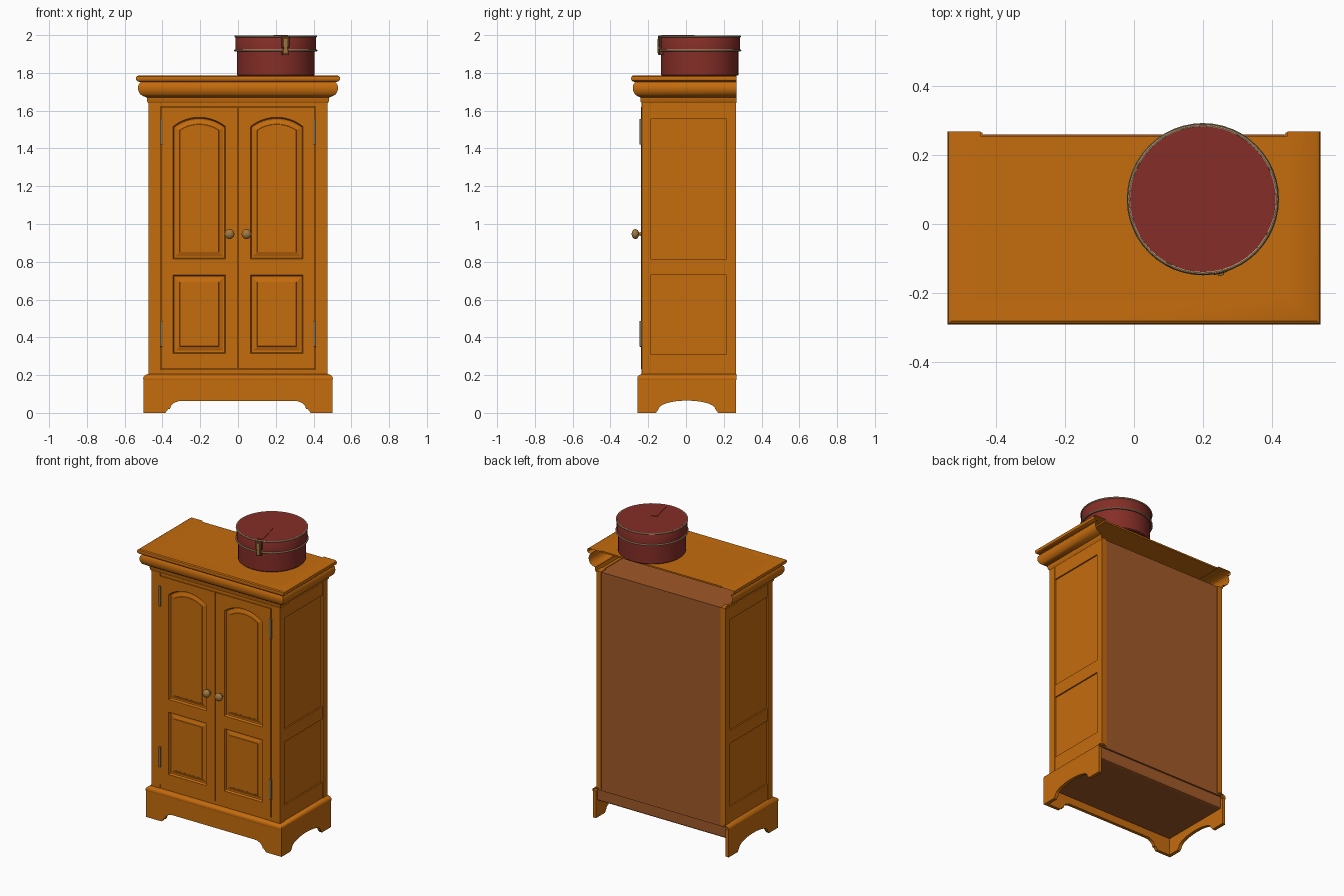
import bpy, bmesh, math
from mathutils import Vector, Matrix

if "Cube" in bpy.data.objects:
    bpy.data.objects.remove(bpy.data.objects["Cube"])


def material(name, rgb):
    m = bpy.data.materials.new(name)
    m.diffuse_color = (*rgb, 1)
    m.use_nodes = True
    m.node_tree.nodes["Principled BSDF"].inputs["Base Color"].default_value = m.diffuse_color
    return m


WOOD = material("orange wood", (0.56, 0.15, 0.004))
BACK = material("brown backing", (0.35, 0.10, 0.022))
RED = material("dark red leather", (0.235, 0.027, 0.020))
TRIM = material("beige trim", (0.50, 0.36, 0.19))
BRASS = material("brass", (0.36, 0.19, 0.05))
HINGE = material("aged hinge metal", (0.22, 0.16, 0.075))
LATCH = material("dark brown latch", (0.13, 0.045, 0.015))


def finish(name, bm, mat, smooth=False):
    bmesh.ops.recalc_face_normals(bm, faces=bm.faces)
    me = bpy.data.meshes.new(name)
    bm.to_mesh(me)
    bm.free()
    me.materials.append(mat)
    ob = bpy.data.objects.new(name, me)
    bpy.context.collection.objects.link(ob)
    if smooth:
        bpy.ops.object.select_all(action='DESELECT')
        ob.select_set(True)
        bpy.context.view_layer.objects.active = ob
        bpy.ops.object.shade_smooth_by_angle(angle=math.radians(35))
    return ob


def box(name, x, y, z, mat, bevel=0.0, matrix=None):
    bm = bmesh.new()
    bmesh.ops.create_cube(bm, size=1)
    for v in bm.verts:
        v.co = Vector([(r[0] + r[1]) / 2 + c * abs(r[1] - r[0])
                       for c, r in zip(v.co, (x, y, z))])
    if bevel:
        bmesh.ops.bevel(bm, geom=bm.edges[:], offset=bevel, segments=2,
                        profile=0.5, affect='EDGES')
    if matrix:
        bm.transform(matrix)
    return finish(name, bm, mat)


def bridge(bm, loops, closed=True):
    """Join successive rows of vertices with quads."""
    for a, b in zip(loops, loops[1:]):
        n = len(a)
        for i in range(n if closed else n - 1):
            j = (i + 1) % n
            bm.faces.new((a[i], a[j], b[j], b[i]))


def prism(name, outline, place, d0, d1, mat):
    """Extrude a 2D outline; place(u, v, depth) gives the 3D point."""
    bm = bmesh.new()
    loops = [[bm.verts.new(place(u, v, d)) for u, v in outline] for d in (d0, d1)]
    bridge(bm, loops)
    for l in loops:
        bm.faces.new(l)
    return finish(name, bm, mat)


def lathe(name, profile, mat, matrix, steps=48):
    bm = bmesh.new()
    loops = [[bm.verts.new((r * math.cos(2 * math.pi * i / steps),
                            r * math.sin(2 * math.pi * i / steps), z))
              for i in range(steps)] for r, z in profile]
    bridge(bm, loops)
    bm.faces.new(loops[0])
    bm.faces.new(loops[-1])
    bm.transform(matrix)
    return finish(name, bm, mat, True)


def moulding(name, profile, mat):
    """Sweep a profile of (overhang, height) round the left, front and right."""
    bm = bmesh.new()
    loops = []
    for d, z in profile:
        x, y = 0.475 + d, -0.235 - d * 0.85
        loops.append([bm.verts.new(p) for p in
                      ((-x, 0.268, z), (-x, y, z), (x, y, z), (x, 0.268, z))])
    bridge(bm, loops, closed=False)
    return finish(name, bm, mat, True)


def front(u, v, d):
    return (u, d, v)


def side(u, v, d):
    return (d, u, v)


# Carcass, backing and inner boards
box("carcass", (-0.462, 0.462), (-0.212, 0.25), (0.19, 1.64), WOOD)
box("back_panel", (-0.468, 0.468), (0.25, 0.26), (0.19, 1.645), BACK)
box("inner_top", (-0.47, 0.47), (-0.22, 0.26), (1.638, 1.646), BACK)
box("bottom_panel", (-0.485, 0.485), (-0.24, 0.25), (0.11, 0.2), BACK, 0.012)

# Corner posts, side rails and door surround
for s, n in ((-1, "left"), (1, "right")):
    box(n + "_front_post", (s * 0.41, s * 0.475), (-0.235, -0.185), (0.2, 1.65), WOOD, 0.004)
    box(n + "_back_post", (s * 0.44, s * 0.475), (0.215, 0.265), (0.2, 1.65), WOOD)
    for z in ((1.555, 1.65), (0.73, 0.815), (0.2, 0.31)):
        box(n + "_side_rail", (s * 0.45, s * 0.471), (-0.185, 0.215), z, WOOD)
box("top_surround", (-0.41, 0.41), (-0.232, -0.2), (1.622, 1.65), WOOD)
box("bottom_surround", (-0.41, 0.41), (-0.232, -0.2), (0.2, 0.23), WOOD)

# Plinth boards with shaped feet
arc = [math.pi / 2 * i / 6 for i in range(7)]
half = [(0.5, 0.18), (0.5, 0), (0.385, 0), (0.37, 0.02)] + \
       [(0.30 + 0.06 * math.cos(a), 0.02 + 0.043 * math.sin(a)) for a in arc]
prism("front_plinth", half + [(-x, z) for x, z in reversed(half)],
      front, -0.256, -0.235, WOOD)
arch = [(0.005 + 0.15 * math.cos(math.pi * i / 16), 0.02 + 0.045 * math.sin(math.pi * i / 16))
        for i in range(17)]
foot = [(-0.256, 0), (-0.256, 0.18), (0.265, 0.18), (0.265, 0), (0.17, 0)] + arch + [(-0.16, 0)]
for s in (-1, 1):
    prism("side_plinth", foot, side, s * 0.478, s * 0.5, WOOD)
moulding("plinth_lip", [(0.025, 0.175), (0.027, 0.182), (0.024, 0.193), (0.016, 0.2),
                        (0.0, 0.206), (-0.02, 0.206)], WOOD)

# Crown moulding, open at the back, and top board
moulding("crown", [(0, 1.64), (0.006, 1.648), (0.008, 1.67), (0.024, 1.676), (0.042, 1.686),
                   (0.052, 1.703), (0.055, 1.72), (0.052, 1.737), (0.044, 1.747),
                   (0.04, 1.752), (0.055, 1.754), (0.063, 1.76), (0.066, 1.77),
                   (0.063, 1.78), (0.055, 1.785), (-0.03, 1.785)], WOOD)
box("top_board", (-0.445, 0.445), (-0.2095, 0.255), (1.775, 1.785), WOOD)

# Doors: frames with raised panels
HALF_W, RADIUS, TOP, MID = 0.14, 0.221, 1.565, 0.205


def panel_outline(cx, z0, z1, inset, arched):
    w = HALF_W - inset
    pts = [(cx - w, z0 + inset), (cx + w, z0 + inset)]
    if not arched:
        return pts + [(cx + w, z1 - inset), (cx - w, z1 - inset)]
    r = RADIUS - inset
    a = math.asin(w / r)
    return pts + [(cx + r * math.sin(a * (1 - i / 8)),
                   z1 - RADIUS + r * math.cos(a * (1 - i / 8))) for i in range(17)]


def raised_panel(name, cx, z0, z1, arched):
    bm = bmesh.new()
    loops = [[bm.verts.new((x, y, z)) for x, z in panel_outline(cx, z0, z1, i, arched)]
             for i, y in ((0, -0.236), (0.006, -0.222), (0.014, -0.221), (0.036, -0.229),
                          (0.038, -0.232))]
    bridge(bm, loops)
    bm.faces.new(loops[-1])
    finish(name, bm, WOOD)


for s, n in ((-1, "left"), (1, "right")):
    cx = s * MID
    yd = (-0.237, -0.2)
    box(n + "_door_inner_stile", (s * 0.002, s * 0.065), yd, (0.232, 1.62), WOOD)
    box(n + "_door_outer_stile", (s * 0.345, s * 0.407), yd, (0.232, 1.62), WOOD)
    box(n + "_door_mid_rail", (s * 0.065, s * 0.345), (-0.236, -0.2), (0.73, 0.815), WOOD)
    box(n + "_door_bottom_rail", (s * 0.065, s * 0.345), (-0.236, -0.2), (0.232, 0.315), WOOD)
    curve = panel_outline(cx, 0.815, TOP, 0, True)[2:]
    prism(n + "_door_top_rail", [(cx - HALF_W, 1.62), (cx + HALF_W, 1.62)] + curve,
          front, -0.236, -0.2, WOOD)
    raised_panel(n + "_upper_panel", cx, 0.815, TOP, True)
    raised_panel(n + "_lower_panel", cx, 0.315, 0.73, False)

    # Hinges and knobs
    for z in (0.35, 1.42):
        box(n + "_hinge", (s * 0.40, s * 0.414), (-0.246, -0.23), (z, z + 0.137), HINGE, 0.003)
    ball = [(0.013, 0), (0.009, 0.006), (0.009, 0.014)] + \
           [(0.026 * math.sin(a), 0.033 - 0.02 * math.cos(a))
            for a in [0.5 + i * 0.29 for i in range(10)]]
    lathe(n + "_knob", ball, BRASS, Matrix.Translation((s * 0.045, -0.235, 0.947)) @
          Matrix.Rotation(math.pi / 2, 4, 'X'), 20)

# Round hat box with lid, trim, strap and latch
spot = Matrix.Translation((0.2, 0.072, 0))
lathe("hat_box", [(0.2, 1.785), (0.205, 1.79), (0.205, 1.925)], RED, spot)
lathe("hat_box_lid", [(0.205, 1.917), (0.214, 1.917), (0.214, 1.992), (0.211, 1.997)], RED, spot)
for n, z, r in (("lid_lower_trim", 1.919, 0.216), ("lid_upper_trim", 1.993, 0.214)):
    bm = bmesh.new()
    rings = [[bm.verts.new(((r + 0.005 * math.cos(b)) * math.cos(a),
                            (r + 0.005 * math.cos(b)) * math.sin(a), z + 0.005 * math.sin(b)))
              for b in [k * math.pi / 4 for k in range(8)]]
             for a in [k * math.pi / 24 for k in range(48)]]
    bridge(bm, rings + rings[:1])
    bm.transform(spot)
    finish(n, bm, TRIM, True)
turned = spot @ Matrix.Rotation(0.235, 4, 'Z')
box("lid_strap", (-0.019, 0.019), (-0.202, -0.033), (1.99, 2.0), RED, 0, turned)
box("latch_plate", (-0.021, 0.021), (-0.222, -0.205), (1.935, 1.995), LATCH, 0.003, turned)
box("latch_tongue", (-0.009, 0.009), (-0.228, -0.21), (1.905, 1.98), BRASS, 0.002, turned)
box("latch_catch", (-0.017, 0.017), (-0.222, -0.2), (1.895, 1.928), LATCH, 0.003, turned)
